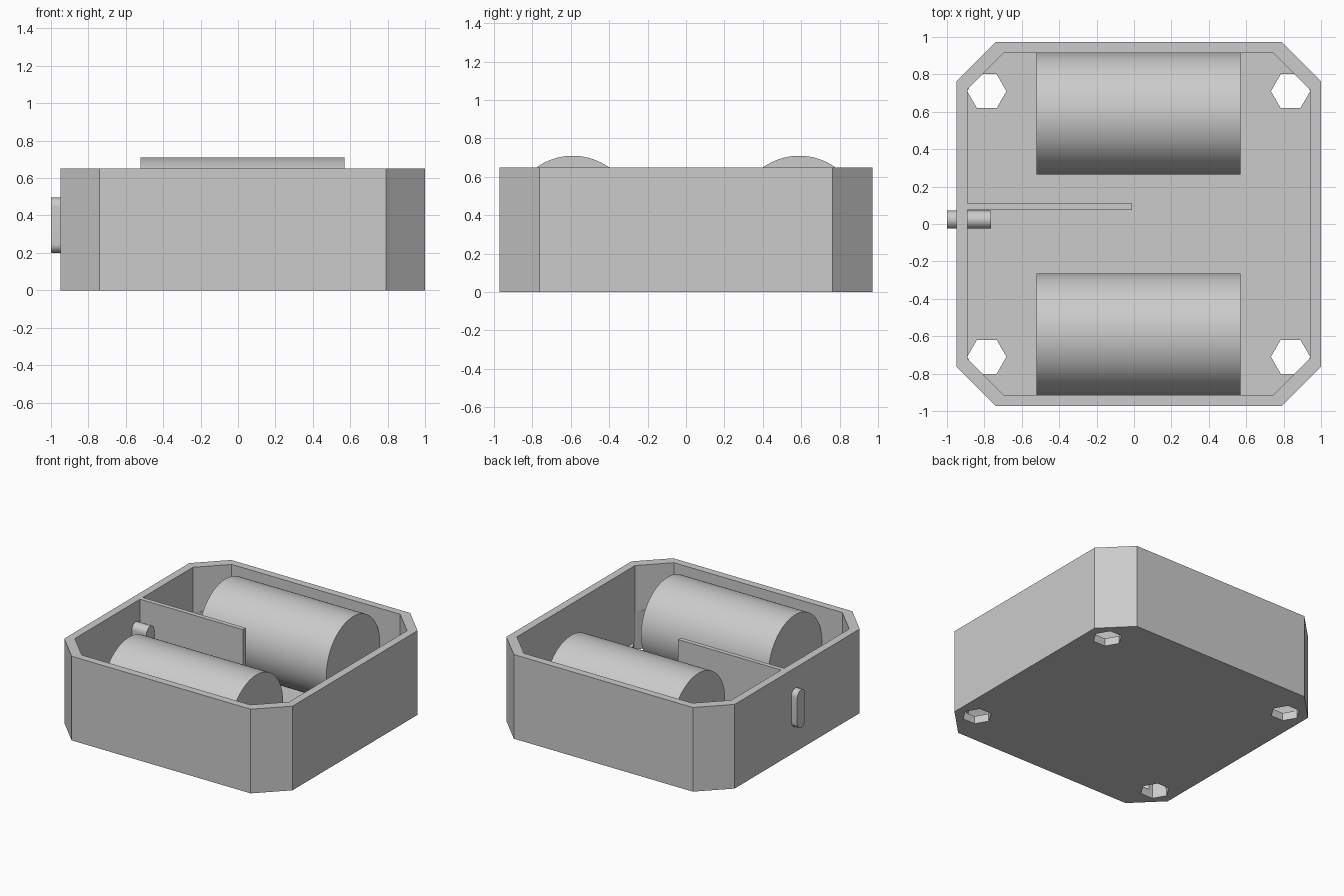
import bpy, bmesh, math

old = bpy.data.objects.get("Cube")
if old:
    bpy.data.objects.remove(old, do_unlink=True)

grey = bpy.data.materials.new("plain grey")
grey.use_nodes = True
colour = (0.6, 0.6, 0.6, 1)
grey.diffuse_color = colour
grey.node_tree.nodes["Principled BSDF"].inputs["Base Color"].default_value = colour

FLOOR, TOP, MID_X = 0.06, 0.65, 0.025


def prism(name, outline, start, end, axis="z"):
    """Extrude a 2D outline along z (xy outline) or along x (yz outline)."""
    def place(p, h):
        return (p[0], p[1], h) if axis == "z" else (h, p[0], p[1])
    bm = bmesh.new()
    low = [bm.verts.new(place(p, start)) for p in outline]
    high = [bm.verts.new(place(p, end)) for p in outline]
    bm.faces.new(low[::-1])
    bm.faces.new(high)
    for i in range(len(outline)):
        j = (i + 1) % len(outline)
        bm.faces.new((low[i], low[j], high[j], high[i]))
    bmesh.ops.recalc_face_normals(bm, faces=bm.faces)
    mesh = bpy.data.meshes.new(name)
    bm.to_mesh(mesh)
    bm.free()
    mesh.materials.append(grey)
    ob = bpy.data.objects.new(name, mesh)
    bpy.context.collection.objects.link(ob)
    return ob


def octagon(hx, hy, c):
    pts = [(hx, hy - c), (hx - c, hy), (c - hx, hy), (-hx, hy - c),
           (-hx, c - hy), (c - hx, -hy), (hx - c, -hy), (hx, c - hy)]
    return [(x + MID_X, y) for x, y in pts]


def arc(cx, cy, r, n, a0=0.0, sweep=math.tau, closed=True):
    steps = n if closed else n - 1
    return [(cx + r * math.cos(a0 + sweep * i / steps),
             cy + r * math.sin(a0 + sweep * i / steps)) for i in range(n)]


def cut(target, cutter):
    mod = target.modifiers.new("cut", "BOOLEAN")
    mod.operation, mod.solver, mod.object = "DIFFERENCE", "EXACT", cutter
    cutter.hide_render = True
    cutter.hide_set(True)


def smooth(ob):
    bpy.ops.object.select_all(action="DESELECT")
    ob.select_set(True)
    bpy.context.view_layer.objects.active = ob
    bpy.ops.object.shade_smooth_by_angle(angle=math.radians(30))


# Open case with chamfered corners
case = prism("case", octagon(0.975, 0.973, 0.21), 0, TOP)
cut(case, prism("cavity_cutter", octagon(0.915, 0.915, 0.195), FLOOR, TOP + 0.2))

# Hexagonal screw holes in the floor corners
for sx in (-1, 1):
    for sy in (-1, 1):
        hexagon = arc(MID_X + sx * 0.812, sy * 0.71, 0.105, 6)
        cut(case, prism("screw_hole_cutter", hexagon, -0.1, 0.3))

# Apply the cuts and remove the cutters
bpy.context.view_layer.update()
result = bpy.data.meshes.new_from_object(case.evaluated_get(bpy.context.evaluated_depsgraph_get()))
cutters = [m.object for m in case.modifiers]
case.modifiers.clear()
case.data = result
for c in cutters:
    bpy.data.objects.remove(c, do_unlink=True)

# Two cylindrical cells lying along x
for name, side in (("front_cell", -1), ("back_cell", 1)):
    smooth(prism(name, arc(side * 0.59, 0.385, 0.325, 96), -0.52, 0.57, "x"))

# Upright circuit board
prism("circuit_board", [(-0.89, 0.075), (-0.01, 0.075), (-0.01, 0.11), (-0.89, 0.11)], FLOOR, TOP)

# Rounded switch passing through the side wall
r = 0.048
slot = arc(0.023, 0.495 - r, r, 17, 0, math.pi, False) + arc(0.023, 0.2 + r, r, 17, math.pi, math.pi, False)
smooth(prism("side_switch", slot, -1.0, -0.765, "x"))
